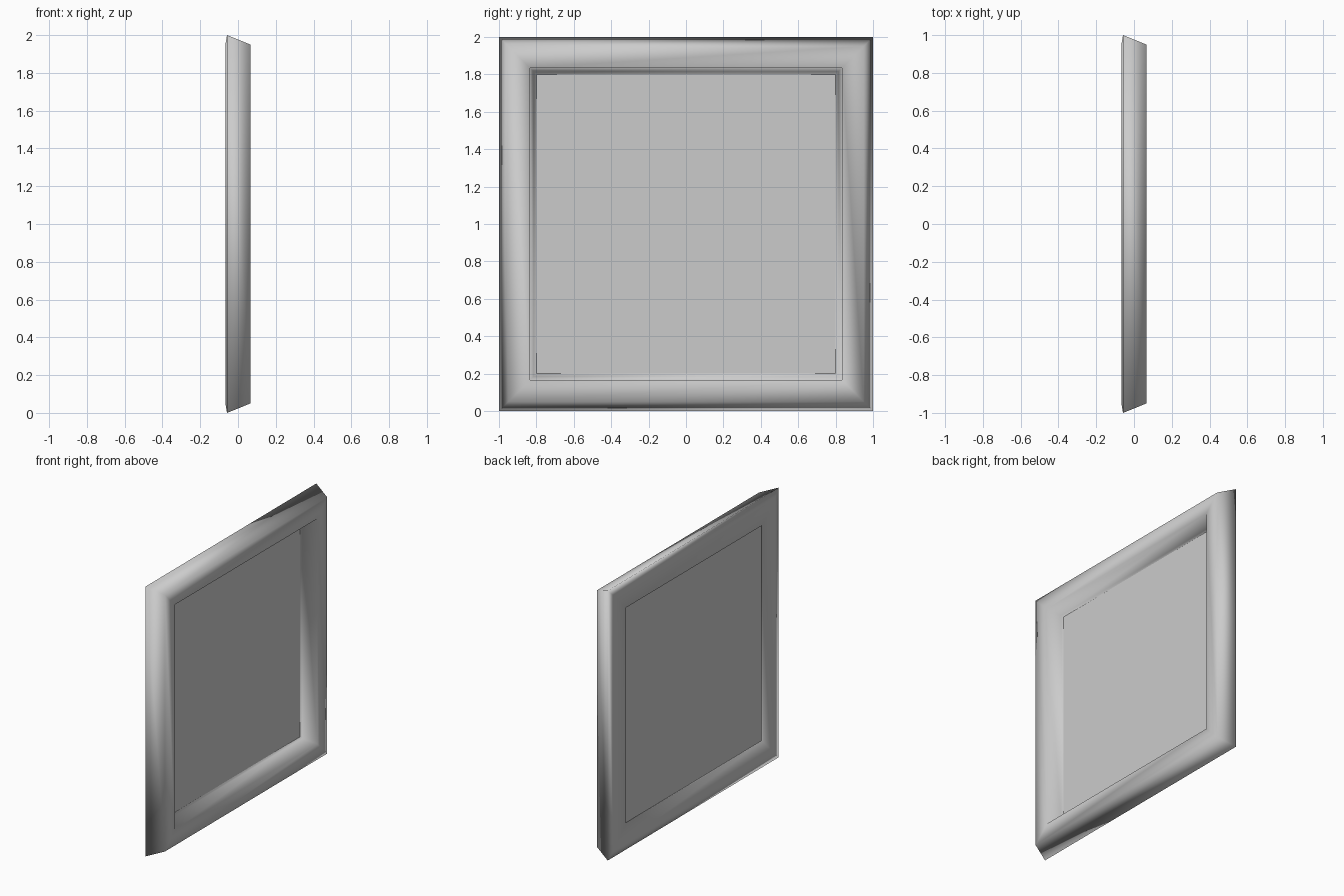
import bpy, bmesh

if "Cube" in bpy.data.objects:
    bpy.data.objects.remove(bpy.data.objects["Cube"])

# Frame cross-section: (depth x, distance from centre), closed loop
PROFILE = [(-0.067, 0.80), (-0.067, 0.95), (-0.058, 1.00),
           (0.066, 0.95), (0.066, 0.835), (-0.045, 0.815), (-0.05, 0.80)]
CORNERS = [(-1, -1), (1, -1), (1, 1), (-1, 1)]


def make_object(name, bm):
    bmesh.ops.recalc_face_normals(bm, faces=bm.faces)
    mesh = bpy.data.meshes.new(name)
    bm.to_mesh(mesh)
    bm.free()
    obj = bpy.data.objects.new(name, mesh)
    bpy.context.collection.objects.link(obj)
    return obj


# Mitred frame: sweep the profile around four corners
bm = bmesh.new()
rings = [[bm.verts.new((x, sy * r, 1 + sz * r)) for x, r in PROFILE]
         for sy, sz in CORNERS]
n = len(PROFILE)
for i in range(4):
    a, b = rings[i], rings[(i + 1) % 4]
    for j in range(n):
        k = (j + 1) % n
        bm.faces.new((a[j], b[j], b[k], a[k]))
for f in bm.faces:
    f.smooth = True
make_object("frame", bm)

# Flat picture panel, slightly recessed from the back of the frame
bm = bmesh.new()
bmesh.ops.create_cube(bm, size=1)
for v in bm.verts:
    v.co.x = v.co.x * 0.007 - 0.0555
    v.co.y *= 1.6
    v.co.z = v.co.z * 1.6 + 1
make_object("picture_panel", bm)
